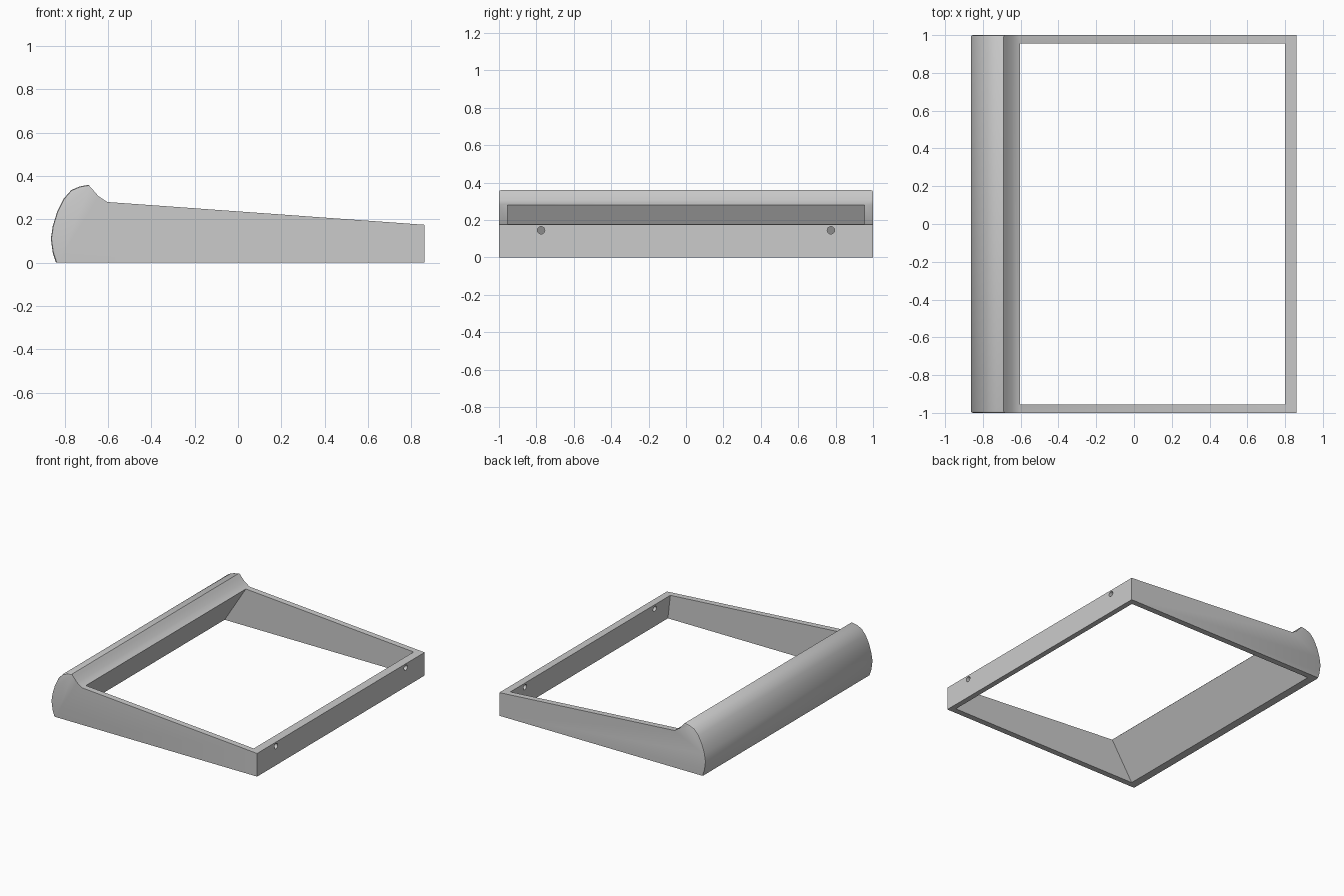
import bpy, bmesh, math
from mathutils import Matrix

if "Cube" in bpy.data.objects:
    bpy.data.objects.remove(bpy.data.objects["Cube"])


def extrude_profile(name, pts, half, round_ends=None):
    """Closed XZ profile extruded from -half to +half along y."""
    bm = bmesh.new()
    rings = [[bm.verts.new((x, s * half, z)) for x, z in pts] for s in (-1, 1)]
    bm.faces.new(rings[0])
    bm.faces.new(rings[1][::-1])
    n = len(pts)
    for i in range(n):
        j = (i + 1) % n
        bm.faces.new((rings[0][i], rings[1][i], rings[1][j], rings[0][j]))
    bmesh.ops.recalc_face_normals(bm, faces=bm.faces)
    if round_ends is not None:
        edges = [r for r in bm.edges
                 if abs(r.verts[0].co.y - r.verts[1].co.y) < 1e-6
                 and max(v.co.x for v in r.verts) < round_ends
                 and max(v.co.z for v in r.verts) > 0.01]
        bmesh.ops.bevel(bm, geom=edges, offset=0.01, segments=2,
                        profile=0.5, affect='EDGES')
    return finish(name, bm)


def finish(name, bm):
    me = bpy.data.meshes.new(name)
    bm.to_mesh(me)
    bm.free()
    ob = bpy.data.objects.new(name, me)
    bpy.context.collection.objects.link(ob)
    return ob


def cut(target, cutter):
    cutter.hide_render = True
    mod = target.modifiers.new("cut", 'BOOLEAN')
    mod.operation = 'DIFFERENCE'
    mod.solver = 'EXACT'
    mod.object = cutter
    bpy.context.view_layer.objects.active = target
    bpy.ops.object.modifier_apply(modifier=mod.name)
    bpy.data.objects.remove(cutter)


# Outer body: tapered sides with a rounded raised head at the left
outer = [(-0.84, 0), (-0.855, 0.045), (-0.864, 0.11), (-0.855, 0.17),
         (-0.835, 0.235), (-0.805, 0.295), (-0.77, 0.335), (-0.73, 0.352),
         (-0.69, 0.359), (-0.675, 0.342), (-0.645, 0.308), (-0.603, 0.28),
         (0.86, 0.175), (0.86, 0)]
frame = extrude_profile("frame", outer, 1.0, round_ends=-0.68)

# Opening: undercut below the head, slight lean at the right wall
opening = extrude_profile("opening_cutter", [
    (-0.78, -0.1), (-0.78, 0), (-0.603, 0.28), (-0.603, 0.5),
    (0.80, 0.5), (0.80, 0.175), (0.82, 0), (0.82, -0.1)], 0.955)
cut(frame, opening)

# Two small holes through the right wall
for y in (-0.775, 0.775):
    bm = bmesh.new()
    bmesh.ops.create_cone(
        bm, cap_ends=True, segments=16, radius1=0.02, radius2=0.02, depth=0.2,
        matrix=Matrix.Translation((0.83, y, 0.145)) @ Matrix.Rotation(math.pi / 2, 4, 'Y'))
    cut(frame, finish("hole_cutter", bm))

# Smooth shading with crisp edges
bpy.ops.object.select_all(action='DESELECT')
frame.select_set(True)
bpy.context.view_layer.objects.active = frame
bpy.ops.object.shade_smooth_by_angle(angle=math.radians(35))
